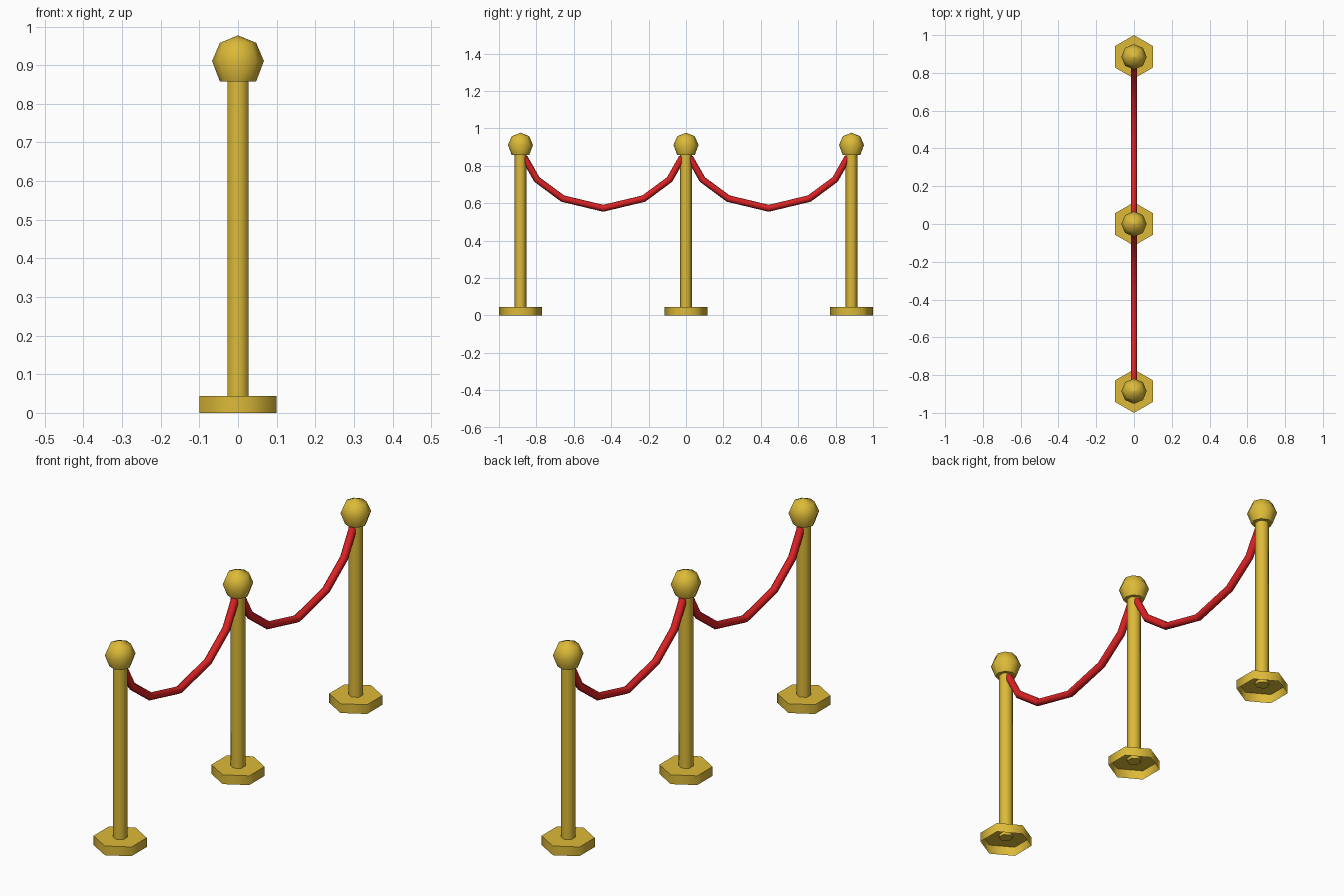
import bpy, bmesh, math
from mathutils import Vector

if "Cube" in bpy.data.objects:
    bpy.data.objects.remove(bpy.data.objects["Cube"])

def material(name, rgb):
    m = bpy.data.materials.new(name)
    m.diffuse_color = (*rgb, 1)
    m.use_nodes = True
    m.node_tree.nodes["Principled BSDF"].inputs["Base Color"].default_value = m.diffuse_color
    return m

GOLD = material("gold metal", (0.72, 0.49, 0.04))
RED = material("red velvet", (0.72, 0.016, 0.018))

def skin(name, rings, mat, cap_start=True, cap_end=True):
    """Join equal-sized rings of points into a tube, with optional end caps."""
    bm = bmesh.new()
    loops = [[bm.verts.new(p) for p in ring] for ring in rings]
    n = len(loops[0])
    for a, b in zip(loops, loops[1:]):
        for i in range(n):
            j = (i + 1) % n
            bm.faces.new((a[i], a[j], b[j], b[i]))
    if cap_start:
        bm.faces.new(loops[0][::-1])
    if cap_end:
        bm.faces.new(loops[-1])
    bmesh.ops.remove_doubles(bm, verts=bm.verts, dist=0.0005)
    me = bpy.data.meshes.new(name)
    bm.to_mesh(me)
    bm.free()
    me.materials.append(mat)
    ob = bpy.data.objects.new(name, me)
    bpy.context.collection.objects.link(ob)
    bpy.ops.object.select_all(action='DESELECT')
    ob.select_set(True)
    bpy.context.view_layer.objects.active = ob
    bpy.ops.object.shade_smooth_by_angle(angle=math.radians(65))
    return ob

def lathe(name, profile, sides, y, cap_start=True):
    """Turned part: profile of (radius, z), one corner pointing along y."""
    angles = [math.pi / 2 + math.tau * i / sides for i in range(sides)]
    rings = [[(r * math.cos(a), y + r * math.sin(a), z) for a in angles] for r, z in profile]
    return skin(name, rings, GOLD, cap_start)

SPACING = 0.885
for y in (-SPACING, 0, SPACING):
    # hexagonal foot, open underneath
    lathe("base", [(0.115, 0), (0.115, 0.044)], 6, y, cap_start=False)
    # hexagonal pole
    lathe("post", [(0.032, 0.03), (0.032, 0.87)], 6, y)
    # faceted ball, flattened where it meets the pole
    lathe("finial_ball", [(0.047, 0.858), (0.067, 0.911), (0.047, 0.958), (0.0009, 0.977)], 8, y)

# sagging rope: half path as (distance from mid-span, height), mirrored
half = [(0.422, 0.845), (0.355, 0.727), (0.217, 0.625)]
path = [(-d, z) for d, z in half] + [(0, 0.573)] + [(d, z) for d, z in reversed(half)]
pts = [Vector(p) for p in path]
R = 0.018
for mid in (-SPACING / 2, SPACING / 2):
    rings = []
    for i, p in enumerate(pts):
        d_in = (p - pts[i - 1]).normalized() if i else (pts[1] - p).normalized()
        d_out = (pts[i + 1] - p).normalized() if i < len(pts) - 1 else d_in
        t = (d_in + d_out).normalized()
        nrm = Vector((-t.y, t.x)) / t.dot(d_in)      # mitred normal
        ring = []
        for k in range(6):
            a = math.tau * k / 6
            q = p + nrm * R * math.cos(a)
            ring.append((-R * math.sin(a), mid + q.x, q.y))
        rings.append(ring[::-1])
    ob = skin("rope", rings, RED)
    # make sure the faces point outward
    bm = bmesh.new()
    bm.from_mesh(ob.data)
    bmesh.ops.recalc_face_normals(bm, faces=bm.faces)
    bm.to_mesh(ob.data)
    bm.free()
